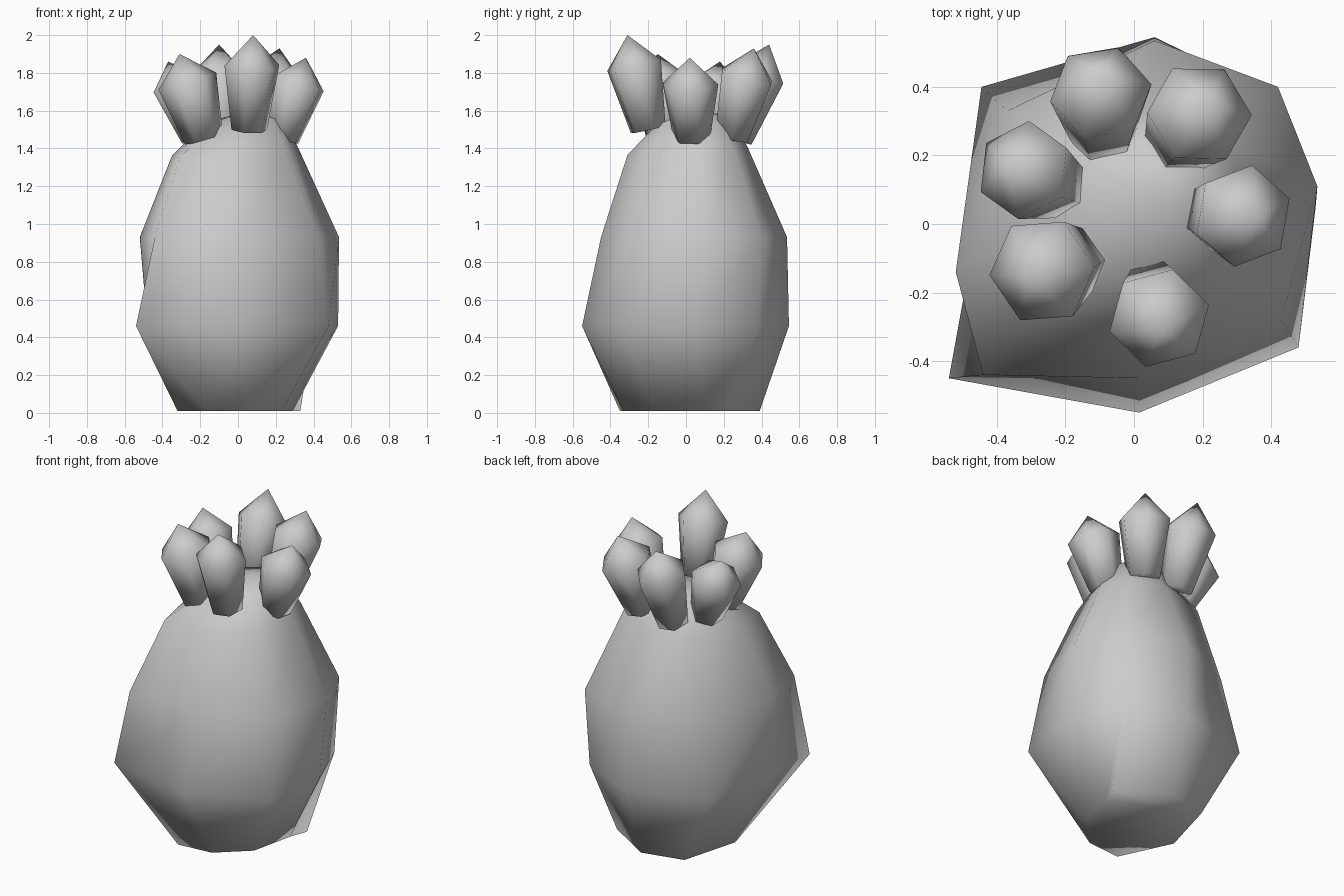
import bpy
import bmesh
import math
from mathutils import Vector

# Remove the default object only
default_object = bpy.data.objects.get("Cube")
if default_object:
    bpy.data.objects.remove(default_object, do_unlink=True)

# One plain grey for the whole model
STONE_GREY = (0.6, 0.6, 0.6, 1.0)
stone = bpy.data.materials.new("stone grey")
stone.use_nodes = True
stone.diffuse_color = STONE_GREY
stone.node_tree.nodes["Principled BSDF"].inputs["Base Color"].default_value = STONE_GREY


def loft(name, rings, tip):
    """Skin a stack of equal rings, capped below and closed by a tip, all smooth."""
    bm = bmesh.new()
    loops = [[bm.verts.new(point) for point in ring] for ring in rings]
    apex = bm.verts.new(tip)
    count = len(loops[0])
    for i in range(count):
        j = (i + 1) % count
        for lower, upper in zip(loops, loops[1:]):
            bm.faces.new((lower[i], lower[j], upper[j], upper[i]))
        bm.faces.new((loops[-1][i], loops[-1][j], apex))
    bm.faces.new(list(reversed(loops[0])))
    bmesh.ops.recalc_face_normals(bm, faces=bm.faces[:])
    for face in bm.faces:
        face.smooth = True
    mesh = bpy.data.meshes.new(name)
    bm.to_mesh(mesh)
    bm.free()
    mesh.materials.append(stone)
    part = bpy.data.objects.new(name, mesh)
    bpy.context.collection.objects.link(part)


# Lumpy eight-sided body: height, slope of the section, and
# its outline from the front right corner round
body_sections = [
    (0.01, 0, [(-.17, -.35), (.05, -.33), (.23, -.17), (.29, .1),
               (.33, .21), (.04, .39), (-.22, .33), (-.32, -.03)]),
    (0.46, 0, [(-.54, -.45), (.015, -.55), (.48, -.36), (.53, .05),
               (.4, .38), (.06, .545), (-.445, .4), (-.48, -.12)]),
    (0.93, 0, [(-.44, -.44), (.02, -.45), (.43, -.28), (.535, .11),
               (.42, .4), (.06, .535), (-.37, .33), (-.52, -.14)]),
    (1.38, 0.05, [(-.31, -.28), (.01, -.31), (.26, -.2), (.32, .08),
                  (.26, .25), (.04, .33), (-.25, .26), (-.35, -.04)]),
    (1.54, 0.12, [(-.15, -.13), (.02, -.16), (.18, -.09), (.23, .06),
                  (.18, .18), (.03, .24), (-.14, .18), (-.19, .02)]),
]
loft("body",
     [[(x, y, z + slope * (x + y)) for x, y in outline]
      for z, slope, outline in body_sections],
     tip=(0.06, 0.08, 1.6))


def crystal(name, base, apex, turn, width):
    """Six-sided shard: narrow foot, wide shoulder, pointed tip."""
    base, apex = Vector(base), Vector(apex)
    axis = apex - base
    rotation = Vector((0, 0, 1)).rotation_difference(axis)
    rings = []
    for fraction, radius in ((0, 0.65), (0.68, 1.0)):
        centre = base + axis * fraction
        ring = []
        for side in range(6):
            angle = math.radians(turn) + side * math.tau / 6
            offset = Vector((math.cos(angle), math.sin(angle), 0)) * radius * width
            ring.append(centre + rotation @ offset)
        rings.append(ring)
    loft(name, rings, tip=apex)


# Crown of leaning crystals
crystal("front_crystal", (.06, -.2, 1.5), (.08, -.31, 2), 15, .15)
crystal("left_crystal", (.23, .03, 1.45), (.36, .02, 1.88), 20, .15)
crystal("back_left_crystal", (.13, .24, 1.46), (.22, .36, 1.93), 0, .155)
crystal("back_crystal", (-.09, .26, 1.45), (-.1, .44, 1.95), 10, .15)
crystal("back_right_crystal", (-.22, .11, 1.46), (-.37, .18, 1.86), 25, .145)
crystal("front_right_crystal", (-.18, -.11, 1.45), (-.31, -.15, 1.9), 5, .16)
